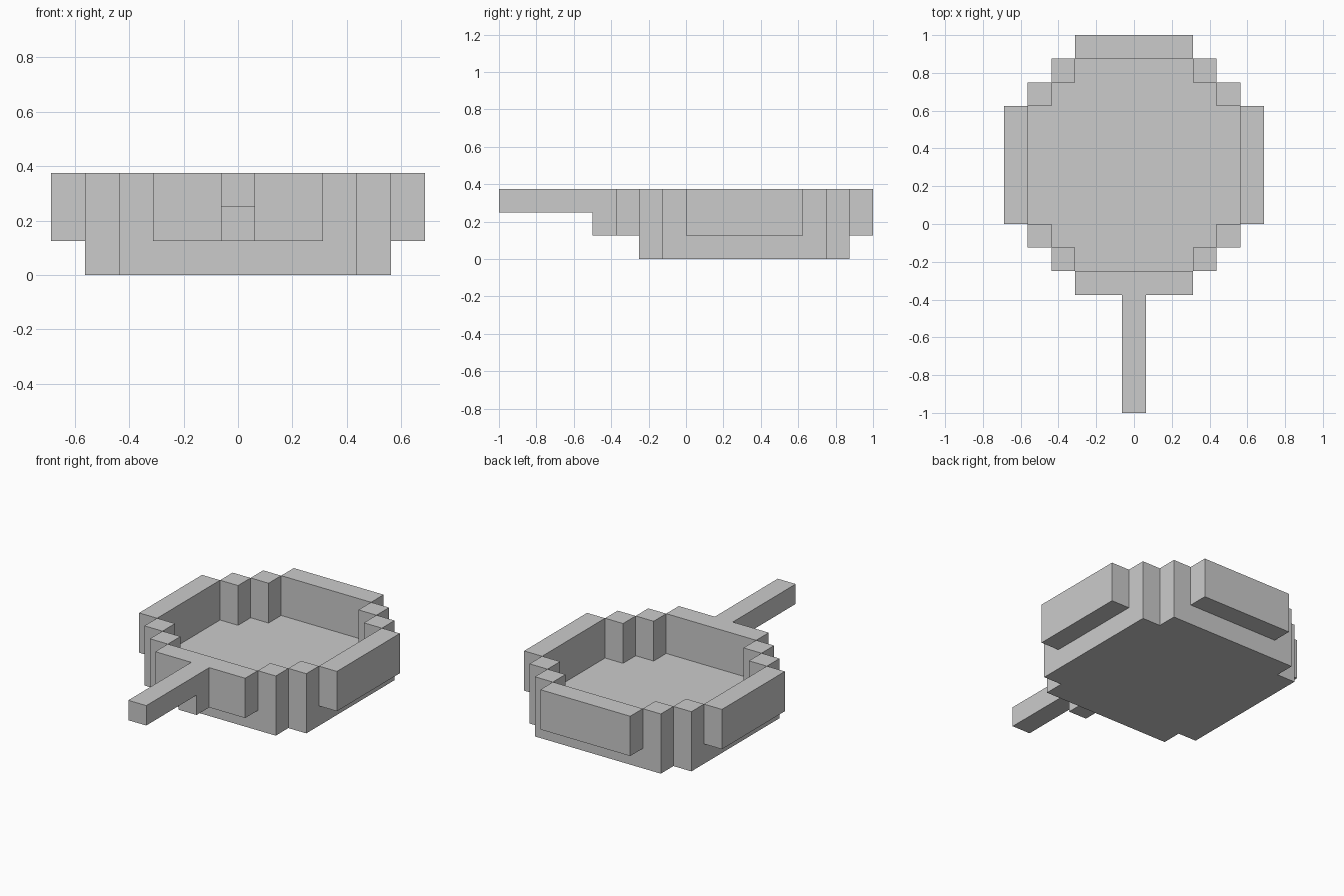
import bpy
import bmesh
from mathutils import Vector

if "Cube" in bpy.data.objects:
    bpy.data.objects.remove(bpy.data.objects["Cube"])

U = 0.125  # block size; cells are centred on x, and start at y = 0, z = 0


def block(i0, i1, j0, j1, k0, k1):
    """All grid cells in an inclusive index range."""
    return {(i, j, k) for i in range(i0, i1 + 1)
            for j in range(j0, j1 + 1) for k in range(k0, k1 + 1)}


# Stepped floor
bowl = block(-4, 4, -1, 5, 0, 0) | block(-3, 3, -2, 6, 0, 0)
# Front and back walls
for j in (-3, 7):
    bowl |= block(-2, 2, j, j, 1, 2)
# Side walls and stepped corner posts, mirrored
for s in (-1, 1):
    bowl |= block(5 * s, 5 * s, 0, 4, 1, 2)
    for i, j in ((4, -1), (4, 5), (3, -2), (3, 6)):
        bowl |= block(i * s, i * s, j, j, 1, 2)

# Handle with a short bracket under its root
handle = block(0, 0, -8, -4, 2, 2) | block(0, 0, -4, -4, 1, 1)

filled = bowl | handle


def build(name, cells):
    """Skin the exposed faces of the cells and merge flat regions."""
    bm = bmesh.new()
    for cell in sorted(cells):
        centre = Vector((cell[0], cell[1] + 0.5, cell[2] + 0.5))
        for axis in range(3):
            for sign in (-1, 1):
                n = Vector((0, 0, 0))
                n[axis] = sign
                if tuple(int(c + d) for c, d in zip(cell, n)) in filled:
                    continue
                a = Vector((0, 0, 0))
                a[(axis + 1) % 3] = 1
                b = n.cross(a)
                bm.faces.new([bm.verts.new((centre + (n + p * a + q * b) / 2) * U)
                              for p, q in ((-1, -1), (1, -1), (1, 1), (-1, 1))])
    bmesh.ops.remove_doubles(bm, verts=bm.verts, dist=1e-4)
    bmesh.ops.dissolve_limit(bm, angle_limit=0.01, verts=bm.verts, edges=bm.edges)
    mesh = bpy.data.meshes.new(name)
    bm.to_mesh(mesh)
    bm.free()
    bpy.context.collection.objects.link(bpy.data.objects.new(name, mesh))


build("pan_bowl", bowl)
build("pan_handle", handle)
